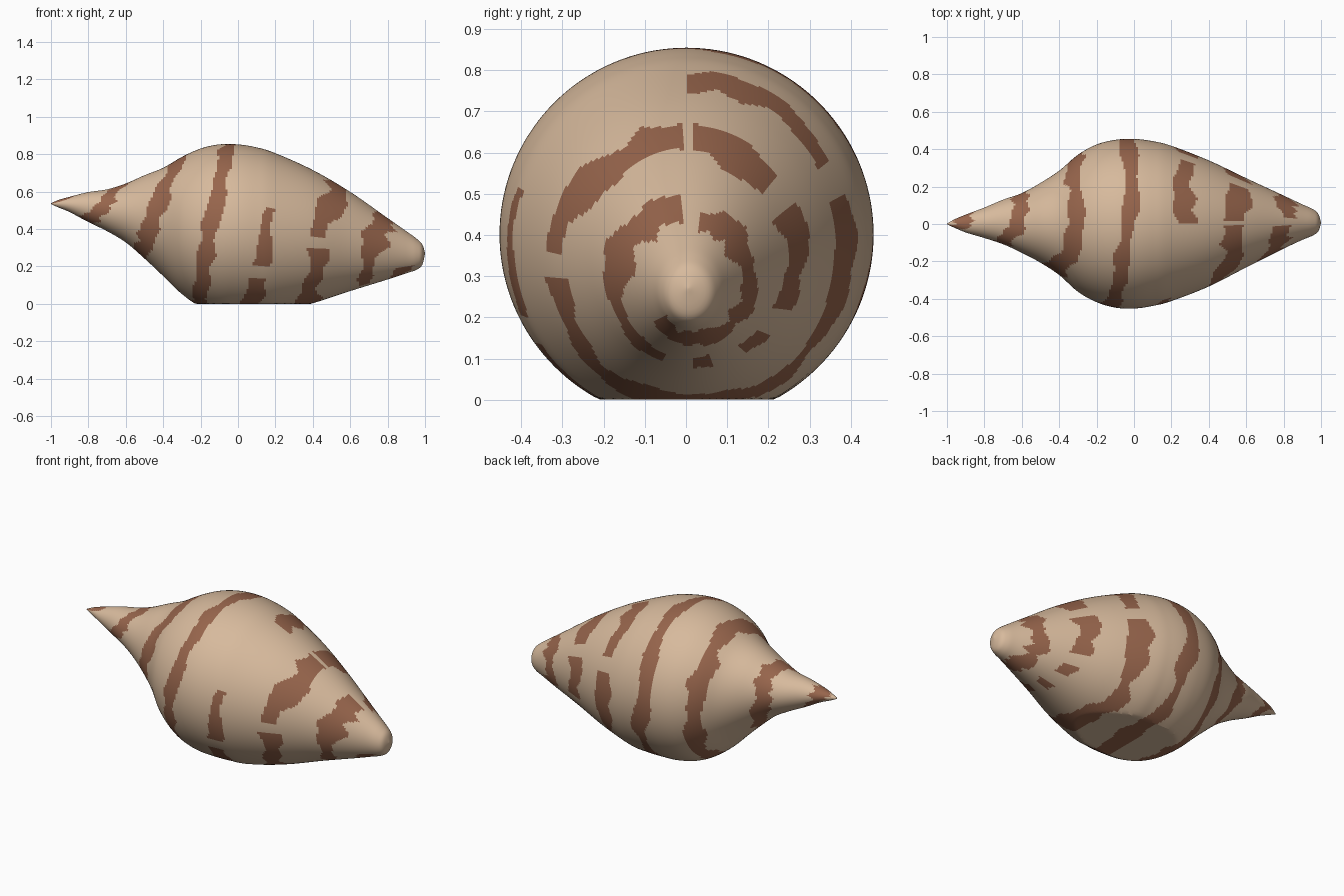
import bpy, bmesh, math, random

random.seed(7)
cube = bpy.data.objects.get("Cube")
if cube:
    bpy.data.objects.remove(cube, do_unlink=True)


def material(name, color):
    m = bpy.data.materials.new(name)
    m.use_nodes = True
    m.diffuse_color = (*color, 1)
    m.node_tree.nodes["Principled BSDF"].inputs["Base Color"].default_value = (*color, 1)
    return m


# Shell outline: x, top z, bottom z, back y, front y
OUTLINE = [
    (-1.0, .537, .533, .002, -.002), (-.96, .555, .515, .025, -.02),
    (-.9, .572, .49, .05, -.045), (-.8, .597, .437, .088, -.075),
    (-.7, .612, .388, .13, -.108), (-.6, .643, .328, .165, -.154),
    (-.5, .687, .242, .22, -.207), (-.4, .727, .148, .285, -.273),
    (-.3, .785, .052, .37, -.362), (-.2, .83, -.016, .425, -.418),
    (-.1, .852, -.046, .45, -.447), (0, .852, -.052, .455, -.452),
    (.1, .836, -.053, .443, -.438), (.2, .805, -.047, .418, -.412),
    (.4, .715, .003, .34, -.334), (.6, .598, .068, .245, -.232),
    (.8, .458, .13, .152, -.132), (.9, .388, .163, .105, -.085),
    (.955, .348, .182, .08, -.062), (.985, .318, .208, .055, -.04),
    (1.0, .271, .269, .007, .005),
]
SIDES = 144


def catmull(a, b, c, d, t):
    return tuple(.5 * (2 * q + (r - p) * t + (2 * p - 5 * q + 4 * r - s) * t * t
                       + (3 * q - p - 3 * r + s) * t ** 3)
                 for p, q, r, s in zip(a, b, c, d))


# Interpolate the outline into closely spaced sections
sections = []
last = len(OUTLINE) - 1
for i in range(last):
    p = [OUTLINE[min(max(j, 0), last)] for j in range(i - 1, i + 3)]
    steps = max(5, round((p[2][0] - p[1][0]) * 90))
    sections += [catmull(*p, k / steps) for k in range(steps)]
sections.append(OUTLINE[-1])

# Ragged spiral band, running from the top over the front and round
NOISE = [[random.uniform(-1, 1) for _ in range(500)] for _ in range(3)]
GAPS = [(-3.03, -2.98), (-2.55, -2.49), (-2.46, -2.4), (-2.36, -2.32),
        (-2.18, -2.14), (-2.005, -1.995), (-1.75, -1.725), (-1.2, -1.17),
        (-1.0, -.8), (-.68, -.65)]


def noise(row, s, freq):
    v = (s + 6) * freq
    i = int(v)
    a, b = NOISE[row][i % 500], NOISE[row][(i + 1) % 500]
    return a + (b - a) * (v - i)


def is_banded(x, phi):
    # Small shift that makes the band steeper over the front than the back
    wave = (.0275 * math.cos(phi) + .01 * math.sin(phi)
            + .014 * math.cos(2 * phi) - .071)
    turn = phi / math.tau
    k = round((x - wave) / .295 + turn)
    s = turn - k
    if s < -3.63 or any(lo < s < hi for lo, hi in GAPS):
        return False
    offset = x - wave + .295 * s + .12 * max(0, -s - 2.7)
    wide = s < -.25
    half = .049 if wide else .042
    rough = .033 if wide else .02
    drift = .01 * noise(2, s, 9)
    low = -half + drift + rough * noise(0, s, 33)
    high = half + drift + rough * noise(1, s, 33)
    return low < offset < high


# Shell body: oval rings, flattened where it rests on the ground
bm = bmesh.new()
rings = []
for x, top, bottom, back, front in sections:
    cz, cy = (top + bottom) / 2, (back + front) / 2
    ring = []
    for j in range(SIDES):
        phi = math.tau * j / SIDES
        y = cy - (back - front) / 2 * math.sin(phi)
        z = cz + (top - bottom) / 2 * math.cos(phi)
        ring.append(bm.verts.new((x, y, max(z, 0))))
    rings.append(ring)

for i in range(len(rings) - 1):
    x = (sections[i][0] + sections[i + 1][0]) / 2
    for j in range(SIDES):
        n = (j + 1) % SIDES
        f = bm.faces.new((rings[i][j], rings[i][n], rings[i + 1][n], rings[i + 1][j]))
        f.material_index = int(is_banded(x, math.tau * (j + .5) / SIDES))

# Close both tips
bm.faces.new(rings[0])
bm.faces.new(rings[-1])
bmesh.ops.recalc_face_normals(bm, faces=bm.faces)

mesh = bpy.data.meshes.new("spiral_shell")
bm.to_mesh(mesh)
bm.free()
mesh.materials.append(material("sandy tan", (.68, .49, .335)))
mesh.materials.append(material("reddish brown", (.31, .13, .072)))
shell = bpy.data.objects.new("spiral_shell", mesh)
bpy.context.collection.objects.link(shell)
bpy.context.view_layer.objects.active = shell
shell.select_set(True)
bpy.ops.object.shade_smooth_by_angle(angle=math.radians(22))
